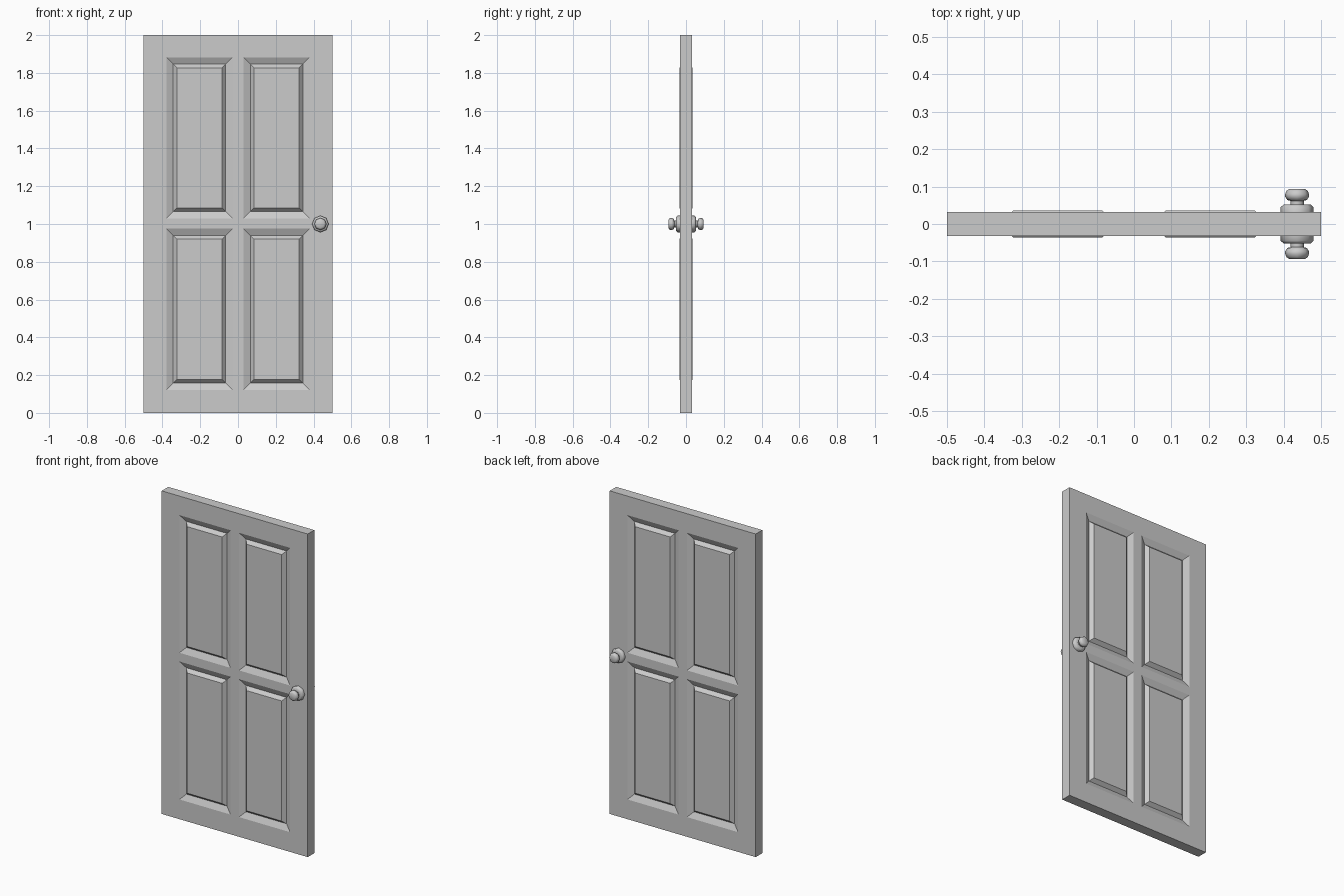
import bpy, bmesh, math
from mathutils import Matrix

if "Cube" in bpy.data.objects:
    bpy.data.objects.remove(bpy.data.objects["Cube"])

HALF = 0.032           # half door thickness
XS = [-0.5, -0.379, -0.029, 0.029, 0.379, 0.5]
ZS = [0.0, 0.122, 0.976, 1.03, 1.882, 2.0]
# inset from opening edge, distance from the door's middle plane
PANEL = [(0.0, HALF), (0.036, 0.0145), (0.055, 0.0355)]


def make_object(name, bm):
    bmesh.ops.remove_doubles(bm, verts=bm.verts, dist=1e-5)
    bmesh.ops.recalc_face_normals(bm, faces=bm.faces)
    mesh = bpy.data.meshes.new(name)
    bm.to_mesh(mesh)
    bm.free()
    obj = bpy.data.objects.new(name, mesh)
    bpy.context.collection.objects.link(obj)
    return obj


def quad(bm, *pts):
    bm.faces.new([bm.verts.new(p) for p in pts])


def rect(x0, x1, z0, z1, inset, y):
    a, b, c, d = x0 + inset, x1 - inset, z0 + inset, z1 - inset
    return [(a, y, c), (b, y, c), (b, y, d), (a, y, d)]


# Door slab with four raised panels on each face
bm = bmesh.new()
for side in (-1, 1):
    for i in range(5):
        for j in range(5):
            cell = (XS[i], XS[i + 1], ZS[j], ZS[j + 1])
            if i in (1, 3) and j in (1, 3):
                rings = [rect(*cell, ins, side * y) for ins, y in PANEL]
                for r, s in zip(rings, rings[1:]):
                    for k in range(4):
                        n = (k + 1) % 4
                        quad(bm, r[k], r[n], s[n], s[k])
                quad(bm, *rings[-1])
            else:
                quad(bm, *rect(*cell, 0, side * HALF))
# Slab edges
for k in range(5):
    for x in (-0.5, 0.5):
        quad(bm, (x, -HALF, ZS[k]), (x, HALF, ZS[k]), (x, HALF, ZS[k + 1]), (x, -HALF, ZS[k + 1]))
    for z in (0.0, 2.0):
        quad(bm, (XS[k], -HALF, z), (XS[k + 1], -HALF, z), (XS[k + 1], HALF, z), (XS[k], HALF, z))
make_object("door_panel", bm)

# Door knobs: turned profile (radius, distance from middle plane)
KNOB = [(0.044, 0.028), (0.044, 0.045), (0.036, 0.052), (0.018, 0.052), (0.018, 0.062),
        (0.026, 0.064), (0.032, 0.073), (0.032, 0.080), (0.028, 0.089), (0.021, 0.0935)]
SIDES = 8
for side, name in ((-1, "front_knob"), (1, "back_knob")):
    bm = bmesh.new()
    rings = []
    for r, y in KNOB:
        rings.append([bm.verts.new((0.436 + r * math.cos(2 * math.pi * k / SIDES), side * y,
                                    1.0 + r * math.sin(2 * math.pi * k / SIDES)))
                      for k in range(SIDES)])
    for a, b in zip(rings, rings[1:]):
        for k in range(SIDES):
            n = (k + 1) % SIDES
            bm.faces.new((a[k], a[n], b[n], b[k]))
    bm.faces.new(rings[0])
    bm.faces.new(rings[-1])
    knob = make_object(name, bm)
    bpy.ops.object.select_all(action='DESELECT')
    knob.select_set(True)
    bpy.context.view_layer.objects.active = knob
    bpy.ops.object.shade_smooth_by_angle(angle=math.radians(48))
